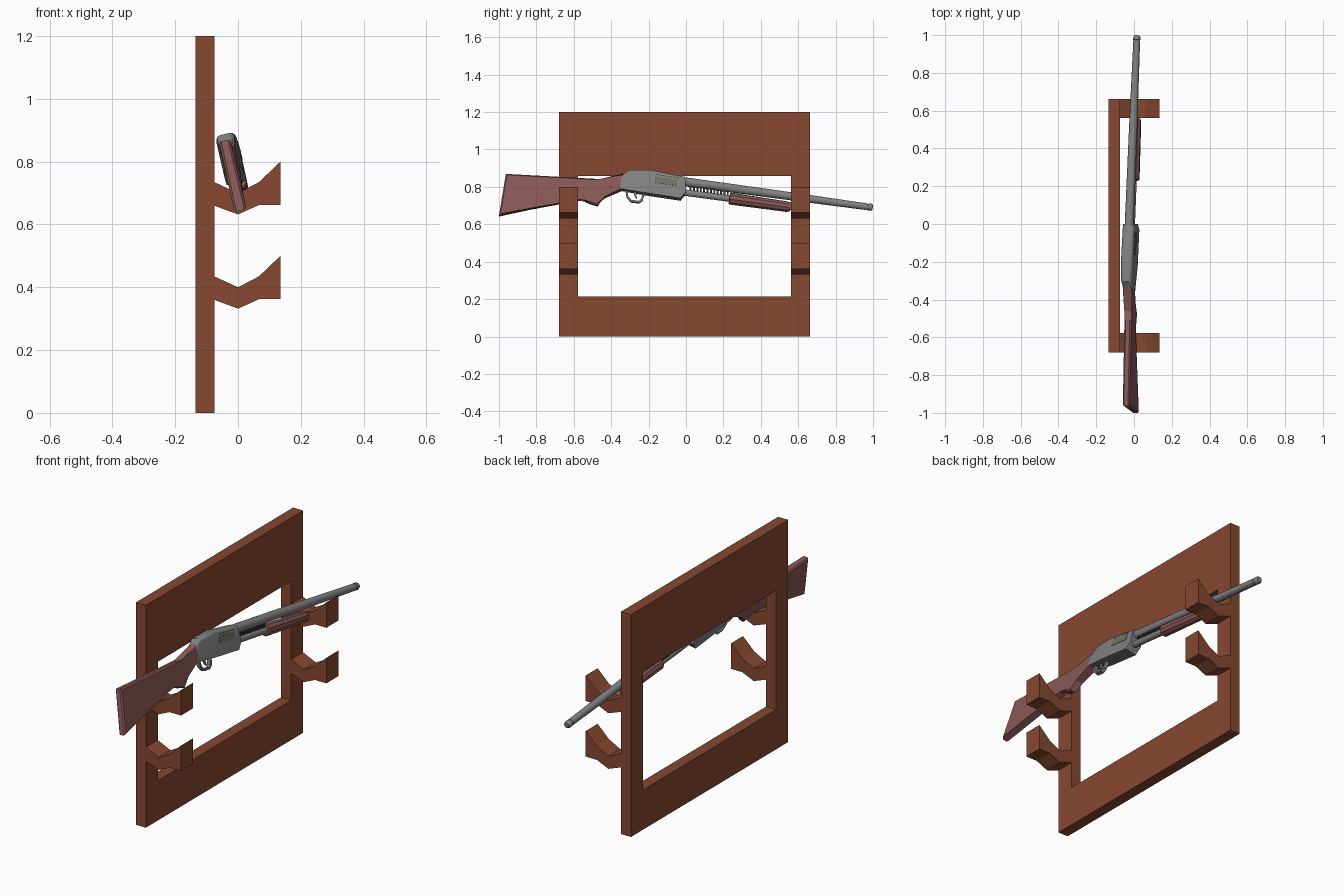
import bpy, bmesh
from mathutils import Matrix, Vector

if "Cube" in bpy.data.objects:
    bpy.data.objects.remove(bpy.data.objects["Cube"])


def material(name, rgb):
    m = bpy.data.materials.new(name)
    m.diffuse_color = (*rgb, 1)
    m.use_nodes = True
    m.node_tree.nodes["Principled BSDF"].inputs["Base Color"].default_value = m.diffuse_color
    return m


RACK = material("rack_wood", (0.24, 0.065, 0.03))
STOCK = material("stock_wood", (0.25, 0.10, 0.095))
METAL = material("metal", (0.22, 0.22, 0.22))
PORT = material("port_metal", (0.17, 0.17, 0.12))
DARK = material("dark_metal", (0.05, 0.05, 0.05))

# Leaning placement: local x is sideways, y and z match the side view
LEAN = Matrix(((0.974, 0.009, -0.23, 0.165),
               (0, 1, 0, 0),
               (0.224, 0, 1, 0),
               (0, 0, 0, 1)))


def finish(name, bm, mat, matrix=None, smooth=None):
    bmesh.ops.recalc_face_normals(bm, faces=bm.faces[:])
    if matrix:
        bm.transform(matrix)
    me = bpy.data.meshes.new(name)
    bm.to_mesh(me)
    bm.free()
    me.materials.append(mat)
    ob = bpy.data.objects.new(name, me)
    bpy.context.collection.objects.link(ob)
    if smooth:
        bpy.ops.object.select_all(action='DESELECT')
        ob.select_set(True)
        bpy.context.view_layer.objects.active = ob
        bpy.ops.object.shade_smooth_by_angle(angle=smooth)
    return ob


def slab(name, pts, half, mat, bevel=0, segs=1, above=-1, offset=0, smooth=None):
    """Side profile (y, z[, half width]) thickened both ways across x."""
    bm = bmesh.new()
    sides = []
    for s in (-1, 1):
        sides.append([bm.verts.new((offset + s * (p[2] if len(p) > 2 else half), p[0], p[1]))
                      for p in pts])
    caps = [bm.faces.new(v) for v in sides]
    n = len(pts)
    for i in range(n):
        j = (i + 1) % n
        bm.faces.new((sides[0][i], sides[0][j], sides[1][j], sides[1][i]))
    if bevel:
        rim = [e for f in caps for e in f.edges
               if min(v.co.z for v in e.verts) > above]
        bmesh.ops.bevel(bm, geom=rim, offset=bevel, segments=segs,
                        profile=0.5, affect='EDGES', clamp_overlap=True)
    bmesh.ops.triangulate(bm, faces=[f for f in bm.faces if len(f.verts) > 4])
    return finish(name, bm, mat, LEAN, smooth)


def tube(name, rings, mat, sides=14):
    """Turned part through (y, z, radius) rings."""
    bm = bmesh.new()
    a, b = (Vector((0, r[0], r[1])) for r in (rings[0], rings[-1]))
    rot = (b - a).to_track_quat('Z', 'Y').to_matrix().to_4x4()
    loops = []
    for y, z, r in rings:
        res = bmesh.ops.create_circle(bm, segments=sides, radius=r,
                                      matrix=Matrix.Translation((0, y, z)) @ rot)
        loops.append(res['verts'])
    for p, q in zip(loops, loops[1:]):
        for i in range(sides):
            j = (i + 1) % sides
            bm.faces.new((p[i], p[j], q[j], q[i]))
    bm.faces.new(loops[0])
    bm.faces.new(loops[-1])
    return finish(name, bm, mat, LEAN, 0.6)


# Rack frame: one board with a rectangular opening
def rect(y0, y1, z0, z1):
    return [(y0, z0), (y1, z0), (y1, z1), (y0, z1)]


bm = bmesh.new()
outer = [bm.verts.new((-0.135, *p)) for p in rect(-0.679, 0.663, 0, 1.2)]
inner = [bm.verts.new((-0.135, *p)) for p in rect(-0.577, 0.561, 0.215, 0.857)]
faces = [bm.faces.new((outer[i], outer[(i + 1) % 4], inner[(i + 1) % 4], inner[i]))
         for i in range(4)]
new = bmesh.ops.extrude_face_region(bm, geom=faces, use_keep_orig=True)['geom']
for v in new:
    if isinstance(v, bmesh.types.BMVert):
        v.co.x += 0.06
finish("rack_frame", bm, RACK)

# Four cradle hooks
HOOK = [(-0.076, 0.735), (0, 0.70), (0.067, 0.735), (0.135, 0.80),
        (0.135, 0.662), (0.067, 0.662), (0, 0.632), (-0.076, 0.66)]
for side, y0, y1 in (("rear", -0.679, -0.577), ("fore", 0.561, 0.663)):
    for level, drop in (("upper", 0), ("lower", 0.3)):
        bm = bmesh.new()
        face = bm.faces.new([bm.verts.new((x, y0, z - drop)) for x, z in HOOK])
        new = bmesh.ops.extrude_face_region(bm, geom=[face], use_keep_orig=True)['geom']
        for v in new:
            if isinstance(v, bmesh.types.BMVert):
                v.co.y = y1
        finish(f"{level}_{side}_hook", bm, RACK)

# Shoulder stock with grip
slab("stock", [(-0.963, 0.867, 0.018), (-0.51, 0.842, 0.018), (-0.46, 0.83, 0.02),
               (-0.335, 0.868, 0.025), (-0.335, 0.785, 0.025), (-0.44, 0.748, 0.02),
               (-0.473, 0.697, 0.018), (-0.524, 0.713, 0.018), (-0.54, 0.733, 0.018),
               (-0.575, 0.736, 0.018), (-1.0, 0.644, 0.02)],
     0.02, STOCK, bevel=0.007)

# Receiver with rounded top
slab("receiver", [(-0.353, 0.785, 0.026), (-0.345, 0.86, 0.026), (-0.305, 0.888, 0.033),
                  (-0.19, 0.888, 0.033), (-0.005, 0.85, 0.033), (0.0, 0.768, 0.033),
                  (-0.03, 0.733, 0.033), (-0.22, 0.762, 0.033)],
     0.033, METAL, bevel=0.018, segs=3, above=0.84, smooth=0.6)

# Side port and row of marks above it
slab("side_port", [(-0.165, 0.848), (-0.045, 0.83), (-0.045, 0.797), (-0.165, 0.815)],
     0.002, PORT, offset=0.033)
for i in range(8):
    y = -0.16 + i * 0.016
    z = 0.858 - i * 0.0024
    slab("receiver_mark", rect(y, y + 0.008, z - 0.003, z + 0.003), 0.003, DARK, offset=0.031)

# Barrel and muzzle ring
tube("barrel", [(-0.02, 0.829, 0.024), (0.5, 0.758, 0.022), (0.965, 0.694, 0.018)], METAL)
tube("muzzle", [(0.955, 0.6955, 0.016), (0.973, 0.693, 0.016), (0.974, 0.693, 0.019),
                (0.988, 0.691, 0.019), (0.998, 0.69, 0.014)], METAL)

# Lower tube, sliding grip and toothed strip
tube("lower_tube", [(-0.02, 0.771, 0.017), (0.585, 0.69, 0.017)], METAL)
tube("slide_grip", [(0.232, 0.738, 0.028), (0.236, 0.7375, 0.032), (0.54, 0.694, 0.028),
                    (0.558, 0.692, 0.024)], STOCK, sides=10)
for i in range(12):
    y = 0.02 + i * 0.018
    z = 0.794 - 0.136 * y
    slab("strip_tooth", rect(y, y + 0.01, z - 0.009, z + 0.009), 0.011, DARK)

# Guard loop and trigger
slab("trigger_guard", [(-0.325, 0.785), (-0.318, 0.745), (-0.295, 0.718), (-0.25, 0.713),
                       (-0.232, 0.727), (-0.22, 0.77), (-0.23, 0.77), (-0.24, 0.733),
                       (-0.253, 0.723), (-0.291, 0.728), (-0.309, 0.749), (-0.314, 0.785)],
     0.011, METAL)
slab("trigger", [(-0.285, 0.78), (-0.272, 0.745), (-0.262, 0.735), (-0.264, 0.752),
                 (-0.268, 0.78)], 0.005, METAL)
